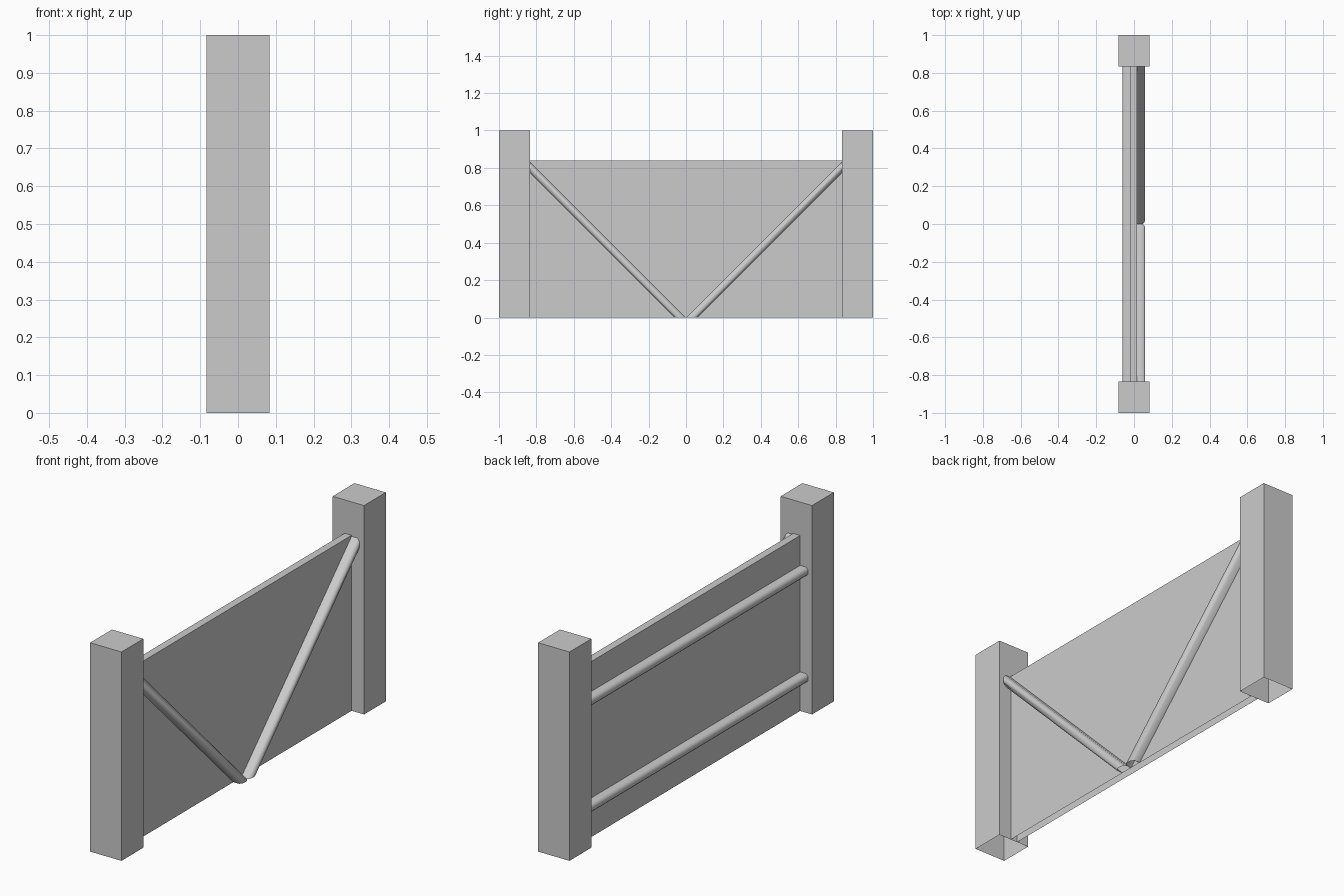
import bpy, bmesh, math

if "Cube" in bpy.data.objects:
    bpy.data.objects.remove(bpy.data.objects["Cube"])

POST = 0.083          # half width of a post
INNER = 0.835         # y of the inner post faces
TOP = 0.84            # panel height
BAR = 0.042           # bar thickness
CH = 0.011            # bar edge chamfer


def finish(name, bm, smooth=False):
    bmesh.ops.recalc_face_normals(bm, faces=bm.faces)
    mesh = bpy.data.meshes.new(name)
    bm.to_mesh(mesh)
    bm.free()
    obj = bpy.data.objects.new(name, mesh)
    bpy.context.collection.objects.link(obj)
    if smooth:
        bpy.ops.object.select_all(action='DESELECT')
        obj.select_set(True)
        bpy.context.view_layer.objects.active = obj
        bpy.ops.object.shade_smooth_by_angle(angle=math.radians(60))
    return obj


def open_box(name, x0, x1, y0, y1, z1):
    """Box standing on the ground with no bottom face."""
    bm = bmesh.new()
    low = [bm.verts.new((x, y, 0)) for x, y in ((x0, y0), (x1, y0), (x1, y1), (x0, y1))]
    high = [bm.verts.new((v.co.x, v.co.y, z1)) for v in low]
    bm.faces.new(high)
    for i in range(4):
        j = (i + 1) % 4
        bm.faces.new((low[i], low[j], high[j], high[i]))
    return finish(name, bm)


# Bar section: (distance out from the panel, distance down from the top edge)
SECTION = [(0, 0), (BAR - CH, 0), (BAR, CH), (BAR, BAR - CH), (BAR - CH, BAR), (0, BAR)]


def bar(name, start, end):
    """Sweep the section between two functions that place a section point."""
    bm = bmesh.new()
    a = [bm.verts.new(start(o, d)) for o, d in SECTION]
    b = [bm.verts.new(end(o, d)) for o, d in SECTION]
    n = len(SECTION)
    for i in range(n):
        j = (i + 1) % n
        bm.faces.new((a[i], a[j], b[j], b[i]))
    bm.faces.new(b)
    return finish(name, bm, True)


# Posts and panel
for side, s in (("left", -1), ("right", 1)):
    y0, y1 = sorted((s * INNER, s))
    open_box("post_" + side, -POST, POST, y0, y1, 1.0)
open_box("panel", -0.02, 0.017, -INNER, INNER, TOP)

# Horizontal rails on the back
for label, z in (("lower", 0.187), ("upper", 0.697)):
    bar("rail_" + label,
        lambda o, d: (-0.02 - o, -INNER, z - d),
        lambda o, d: (-0.02 - o, INNER, z - d))

# Diagonal braces, cut flat at the ground and upright at the posts
R2 = math.sqrt(2)
for side, s in (("left", -1), ("right", 1)):
    bar("brace_" + side,
        lambda o, d: (0.017 + o, s * d * R2, 0),
        lambda o, d: (0.017 + o, s * INNER, INNER - d * R2))
